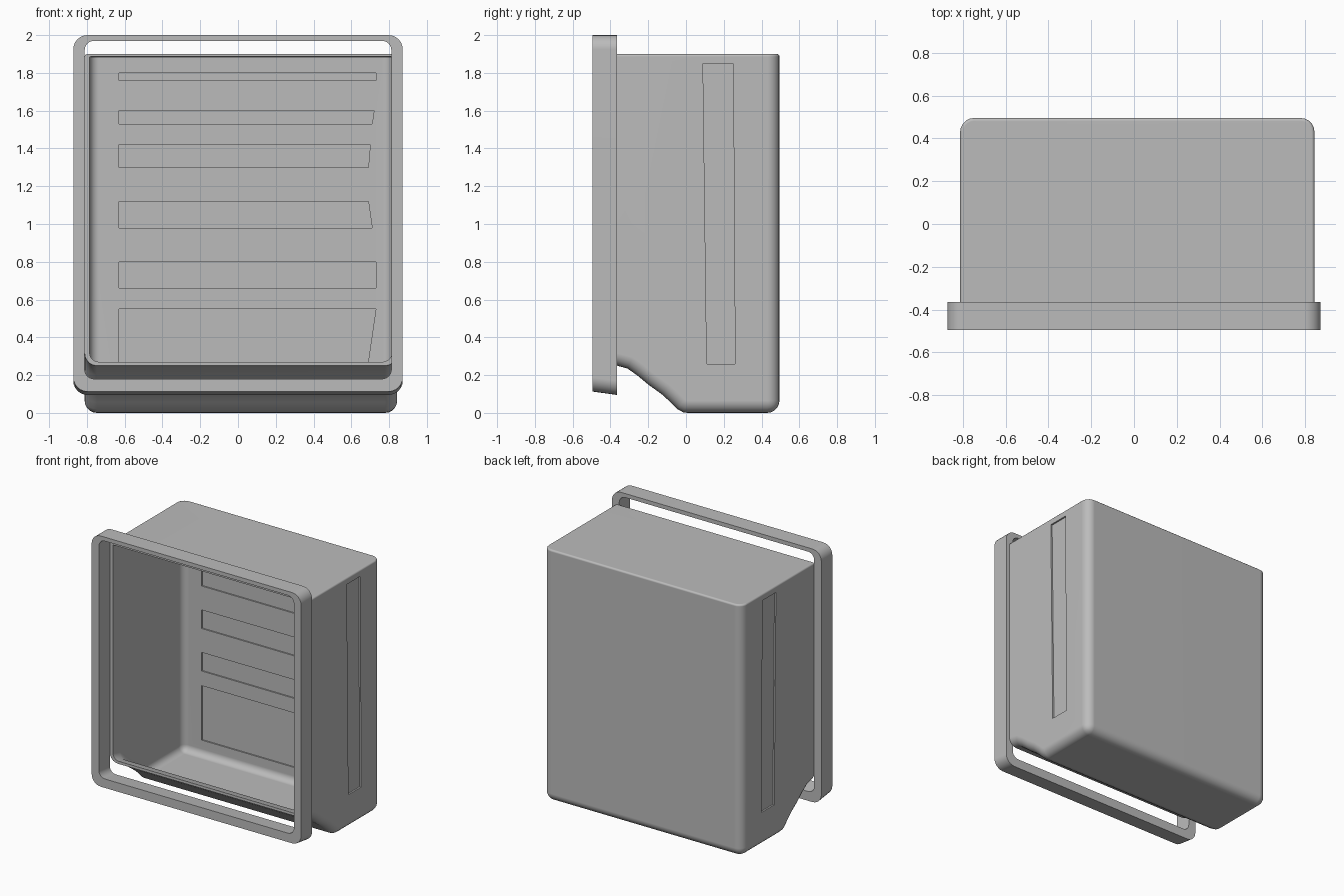
import bpy, bmesh, math
from mathutils import Vector

cube = bpy.data.objects.get("Cube")
if cube:
    bpy.data.objects.remove(cube, do_unlink=True)

grey = bpy.data.materials.new("mid grey")
grey.use_nodes = True
colour = (0.5, 0.5, 0.5, 1)
grey.diffuse_color = colour
grey.node_tree.nodes["Principled BSDF"].inputs["Base Color"].default_value = colour


def finish(bm, name):
    bmesh.ops.recalc_face_normals(bm, faces=bm.faces)
    mesh = bpy.data.meshes.new(name)
    bm.to_mesh(mesh)
    bm.free()
    mesh.materials.append(grey)
    obj = bpy.data.objects.new(name, mesh)
    bpy.context.collection.objects.link(obj)
    return obj


def activate(obj):
    bpy.ops.object.select_all(action='DESELECT')
    obj.select_set(True)
    bpy.context.view_layer.objects.active = obj


def prism(bm, points, direction):
    face = bm.faces.new([bm.verts.new(p) for p in points])
    out = bmesh.ops.extrude_face_region(bm, geom=[face], use_keep_orig=True)
    moved = [v for v in out["geom"] if isinstance(v, bmesh.types.BMVert)]
    bmesh.ops.translate(bm, verts=moved, vec=Vector(direction))


def tub_solid(name, x0, x1, profile, radius, top_radius):
    """Side profile extruded across x, with rounded rear, lower and top edges."""
    bm = bmesh.new()
    prism(bm, [(x0, y, z) for y, z in profile], (x1 - x0, 0, 0))
    front = min(y for y, z in profile)
    back = max(y for y, z in profile)
    low = min(z for y, z in profile)
    top = max(z for y, z in profile)

    def both(edge, axis, value):
        return all(abs(v.co[axis] - value) < 1e-4 for v in edge.verts)

    def rounded(e):
        if both(e, 1, front) or both(e, 2, top):
            return False
        side = both(e, 0, x0) or both(e, 0, x1)
        return side or (both(e, 1, back) and both(e, 2, low))

    bmesh.ops.recalc_face_normals(bm, faces=bm.faces)
    bmesh.ops.bevel(bm, geom=[e for e in bm.edges if rounded(e)], offset=radius,
                    segments=5, profile=0.5, affect='EDGES', clamp_overlap=False)
    rim = [e for e in bm.edges if both(e, 2, top) and not both(e, 1, front)]
    bmesh.ops.bevel(bm, geom=rim, offset=top_radius, segments=3, profile=0.5,
                    affect='EDGES', clamp_overlap=False)
    return finish(bm, name)


def cut(target, cutter):
    cutter.hide_render = True
    mod = target.modifiers.new("cut", 'BOOLEAN')
    mod.object = cutter
    mod.solver = 'EXACT'
    activate(target)
    bpy.ops.object.modifier_apply(modifier=mod.name)
    bpy.data.objects.remove(cutter, do_unlink=True)


def smooth(obj):
    activate(obj)
    bpy.ops.object.shade_smooth_by_angle(angle=math.radians(32))
    obj.modifiers.new("flat panels", 'WEIGHTED_NORMAL').keep_sharp = True


# Hollow tub with a sloped chin under the opening
chin = [(-0.365, 0.25), (-0.31, 0.235), (-0.26, 0.2), (-0.2, 0.15),
        (-0.13, 0.1), (-0.08, 0.055), (-0.045, 0.02), (-0.015, 0.003)]
tub = tub_solid("tub", -0.812, 0.843,
                [(-0.365, 1.9)] + chin + [(0.01, 0), (0.495, 0), (0.495, 1.9)],
                0.065, 0.014)
inner_chin = [(y + 0.012, z + 0.022) for y, z in chin[1:]]
cavity = tub_solid("cavity_cutter", -0.786, 0.815,
                   [(-0.5, 1.886), (-0.5, 0.275), (-0.365, 0.27)] + inner_chin
                   + [(0.02, 0.025), (0.468, 0.025), (0.468, 1.886)],
                   0.05, 0.006)
cut(tub, cavity)

# Shallow bands in the inner rear wall: top, bottom, upper and lower right end
bands = [(1.80, 1.76, 0.73, 0.73), (1.60, 1.53, 0.72, 0.71),
         (1.42, 1.30, 0.70, 0.69), (1.12, 0.98, 0.69, 0.71),
         (0.80, 0.66, 0.73, 0.73), (0.55, 0.14, 0.73, 0.67)]
bm = bmesh.new()
for top, low, upper, lower in bands:
    prism(bm, [(-0.63, 0.44, top), (upper, 0.44, top),
               (lower, 0.44, low), (-0.63, 0.44, low)], (0, 0.038, 0))

# Slim upright recesses in both outer sides
slot = [(0.09, 1.85), (0.25, 1.85), (0.26, 0.26), (0.11, 0.26)]
for x, step in ((0.831, 0.05), (-0.8, -0.05)):
    prism(bm, [(x, y, z) for y, z in slot], (step, 0, 0))
cut(tub, finish(bm, "recess_cutter"))
smooth(tub)


# Separate rounded frame standing in front of the opening
def rounded_ring(bm, half, low, high, radius, y, steps=6):
    corners = [(half, high, 0), (-half, high, 1), (-half, low, 2), (half, low, 3)]
    ring = []
    for x, z, quarter in corners:
        cx = x - math.copysign(radius, x)
        cz = z - radius if z == high else z + radius
        for i in range(steps + 1):
            a = (quarter + i / steps) * math.pi / 2
            ring.append(bm.verts.new((cx + radius * math.cos(a), y,
                                      cz + radius * math.sin(a))))
    return ring


bm = bmesh.new()
rings = [rounded_ring(bm, 0.872, 0.113, 2.0, 0.075, -0.495),
         rounded_ring(bm, 0.872, 0.095, 2.0, 0.075, -0.365),
         rounded_ring(bm, 0.812, 0.165, 1.97, 0.05, -0.365),
         rounded_ring(bm, 0.812, 0.18, 1.97, 0.05, -0.495)]
for a, b in zip(rings, rings[1:] + rings[:1]):
    for i in range(len(a)):
        j = (i + 1) % len(a)
        bm.faces.new((a[i], a[j], b[j], b[i]))
smooth(finish(bm, "front_frame"))
